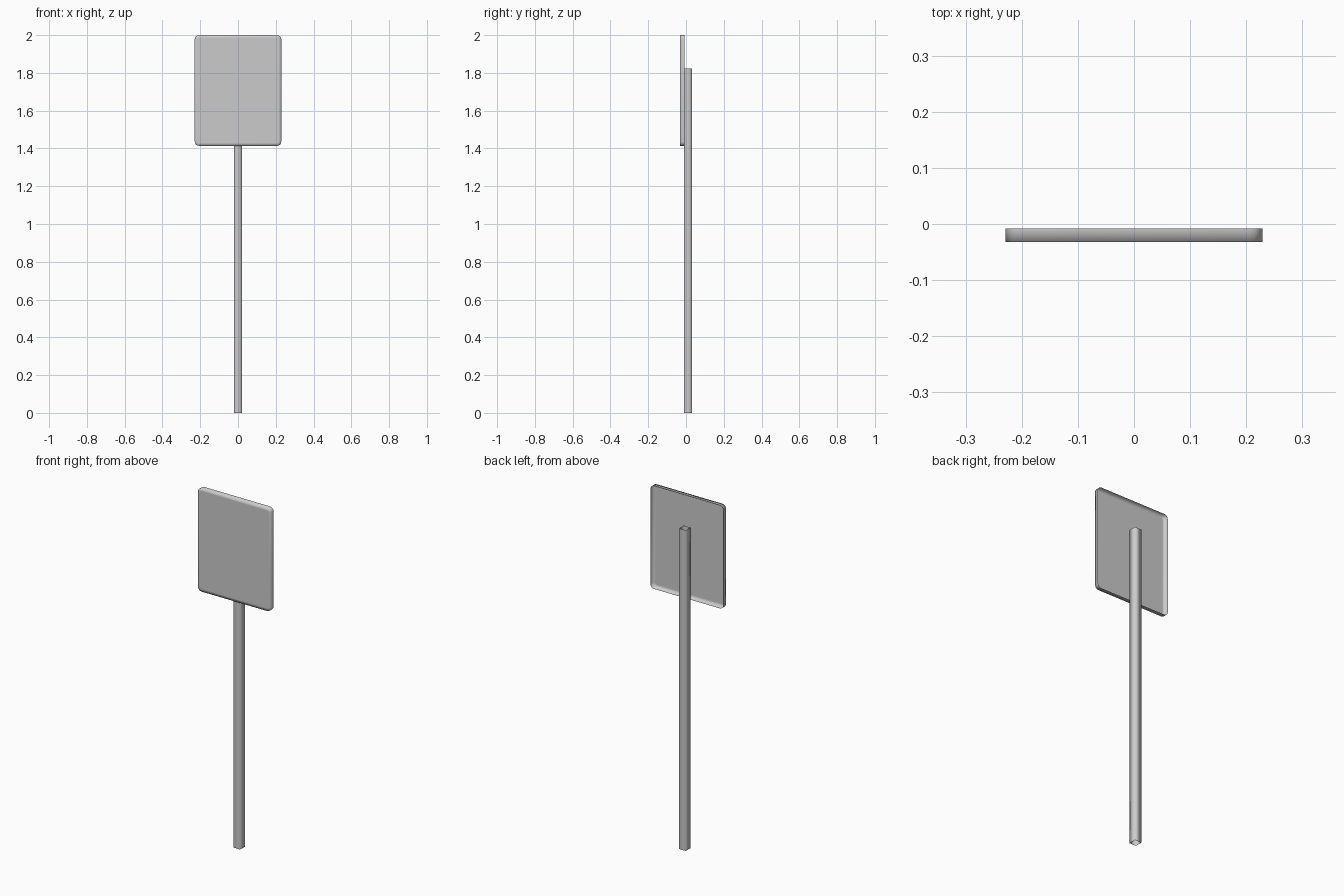
import bpy
import math

if "Cube" in bpy.data.objects:
    bpy.data.objects.remove(bpy.data.objects["Cube"])


def rounded_rect(hx, z0, z1, r, inset=0.0, seg=4):
    """Counter-clockwise outline (x, z) of a rounded rectangle."""
    pts = []
    corners = [(hx - r, z1 - r), (-hx + r, z1 - r), (-hx + r, z0 + r), (hx - r, z0 + r)]
    for i, (cx, cz) in enumerate(corners):
        for k in range(seg + 1):
            a = math.pi / 2 * (i + k / seg)
            pts.append((cx + (r - inset) * math.cos(a), cz + (r - inset) * math.sin(a)))
    return pts


def loft(name, rings, cap_last=False):
    """Single-walled smooth surface through matching rings of points."""
    n = len(rings[0])
    verts = [p for ring in rings for p in ring]
    faces = []
    for j in range(len(rings) - 1):
        for i in range(n):
            k = (i + 1) % n
            faces.append((j * n + i, j * n + k, (j + 1) * n + k, (j + 1) * n + i))
    if cap_last:
        faces.append(tuple((len(rings) - 1) * n + i for i in range(n)))
    mesh = bpy.data.meshes.new(name)
    mesh.from_pydata(verts, [], faces)
    mesh.shade_smooth()
    obj = bpy.data.objects.new(name, mesh)
    bpy.context.collection.objects.link(obj)
    return obj


# Sign panel: shallow tray, open at the back, with a narrow border on the front
HX, Z0, Z1, R = 0.229, 1.414, 2.0, 0.022
tray = [(-0.008, 0.0), (-0.032, 0.0), (-0.032, 0.016)]   # (y, inset)
rings = [[(x, y, z) for x, z in rounded_rect(HX, Z0, Z1, R, inset)] for y, inset in tray]
loft("sign_panel", rings, cap_last=True)

# Post: open square tube standing behind the panel
H, Y0, Y1 = 0.021, -0.010, 0.032
square = [(-H, Y0), (H, Y0), (H, Y1), (-H, Y1)]
loft("post", [[(x, y, z) for x, y in square] for z in (0.0, 1.823)])
